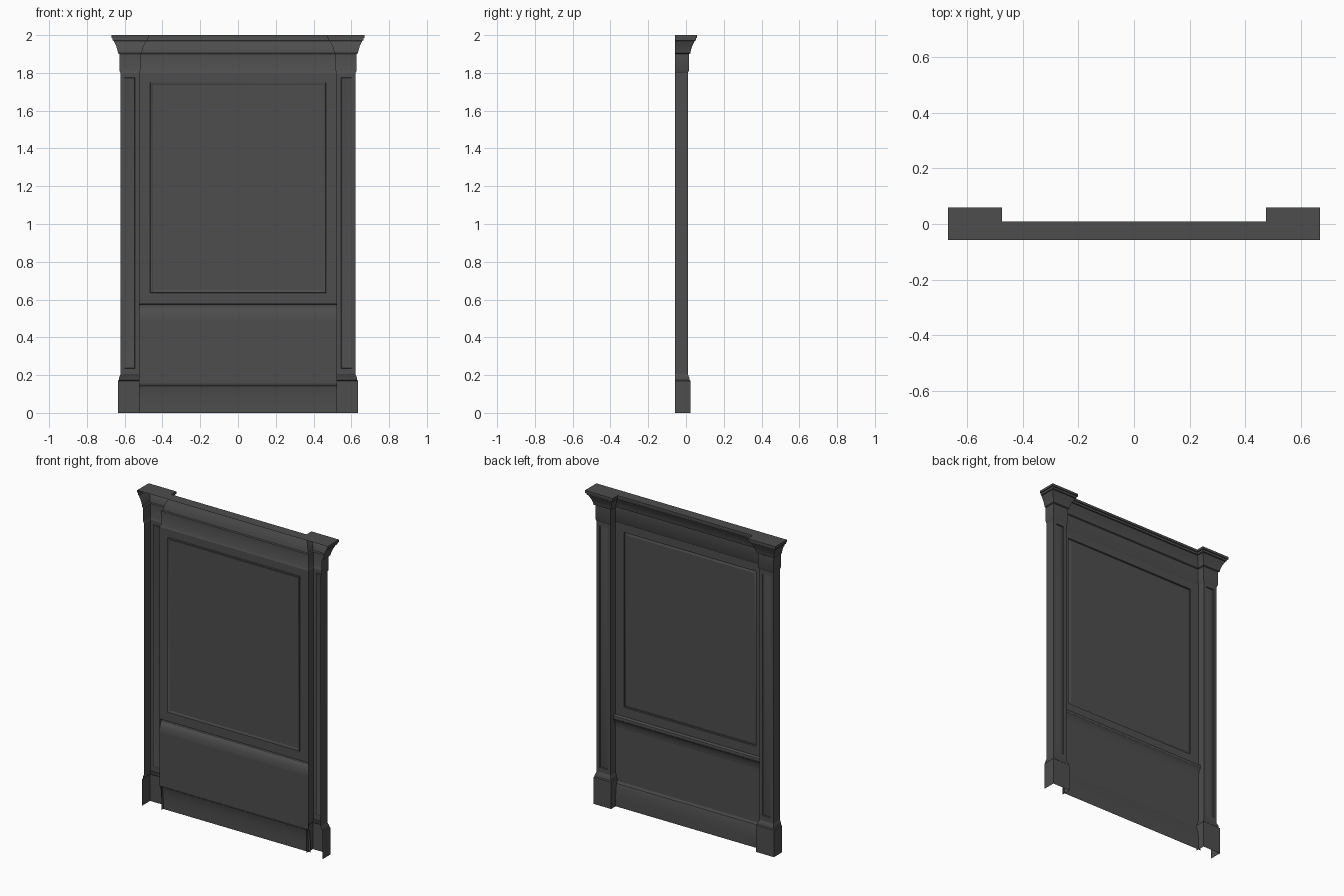
import bpy
from mathutils import Vector

if "Cube" in bpy.data.objects:
    bpy.data.objects.remove(bpy.data.objects["Cube"])

BACK, WALL, FACE = -0.057, -0.04, 0.01   # y of open back, middle wall, pilaster face
XO, XI, TOP = 0.622, 0.525, 2.0          # pilaster outer and inner x, total height

# Dark painted wood
dark = bpy.data.materials.new("dark_wood")
dark.diffuse_color = (0.075, 0.075, 0.075, 1)
dark.use_nodes = True
dark.node_tree.nodes["Principled BSDF"].inputs["Base Color"].default_value = dark.diffuse_color


def make(name, verts, faces):
    me = bpy.data.meshes.new(name)
    me.from_pydata(verts, [], faces)
    me.materials.append(dark)
    ob = bpy.data.objects.new(name, me)
    bpy.context.collection.objects.link(ob)
    bpy.ops.object.select_all(action='DESELECT')
    ob.select_set(True)
    bpy.context.view_layer.objects.active = ob
    bpy.ops.object.shade_smooth_by_angle(angle=0.5)
    return ob


def offset_path(path, d):
    """Offset an open 2D path to its left with mitred corners."""
    pts = [Vector(p) for p in path]
    norms = []
    for a, b in zip(pts, pts[1:]):
        t = (b - a).normalized()
        norms.append(Vector((-t.y, t.x)))
    out = []
    for i, p in enumerate(pts):
        n0, n1 = norms[max(i - 1, 0)], norms[min(i, len(norms) - 1)]
        out.append(p + (n0 + n1) * d / (1 + n0.dot(n1)))
    return out


def sweep(name, path, profile):
    """Sweep an (offset, z) profile along a path as an open sheet."""
    n, verts, faces = len(path), [], []
    for off, z in profile:
        verts += [(p.x, p.y, z) for p in offset_path(path, off)]
    for j in range(len(profile) - 1):
        for i in range(n - 1):
            a = j * n + i
            faces.append((a, a + n, a + n + 1, a + 1))
    return make(name, verts, faces)


def panel(name, outer, inner, y, steps):
    """Face with a moulded panel; steps are (inset, depth) from the inner rectangle."""
    verts, faces = [], []
    rings = [(outer, 0, 0)] + [(inner, s, d) for s, d in steps]
    for (x0, x1, z0, z1), s, d in rings:
        x0, x1, z0, z1 = x0 + s, x1 - s, z0 + s, z1 - s
        verts += [(x0, y + d, z0), (x0, y + d, z1), (x1, y + d, z1), (x1, y + d, z0)]
    for r in range(len(rings) - 1):
        a = r * 4
        for i in range(4):
            k = (i + 1) % 4
            faces.append((a + i, a + k, a + 4 + k, a + 4 + i))
    a = len(verts) - 4
    faces.append((a, a + 1, a + 2, a + 3))
    return make(name, verts, faces)


def mirrored(path):
    return [(-x, y) for x, y in reversed(path)]


left = [(-XO, BACK), (-XO, FACE), (-XI, FACE), (-XI, WALL)]
outline = left + mirrored(left)
middle = [(-XI, WALL), (XI, WALL)]

# Frieze and crown moulding, breaking forward around both pilasters
sweep("frieze", outline, [(0, 1.80), (0.006, 1.812), (0.006, 1.90), (0.013, 1.904)])
crown = [(0.013, 1.904), (0.016, 1.92), (0.022, 1.94), (0.031, 1.958), (0.036, 1.97),
         (0.042, 1.972), (0.043, 1.985), (0.049, 1.985), (0.049, TOP)]
sweep("crown_moulding", outline, crown)

# Flat top of the crown
rim = offset_path(outline, 0.049)
make("crown_top", [(p.x, p.y, TOP) for p in rim], [tuple(reversed(range(len(rim))))])

# Pilasters: plinth, two sides and panelled face
plinth = [(0.014, 0), (0.014, 0.17), (0.009, 0.175), (0.008, 0.185), (0.004, 0.195), (0, 0.205)]
for side, path in (("left", left), ("right", mirrored(left))):
    sweep(side + "_plinth", path, plinth)
    sweep(side + "_pilaster_side_a", path[:2], [(0, 0.205), (0, 1.80)])
    sweep(side + "_pilaster_side_b", path[2:], [(0, 0.205), (0, 1.80)])
    x0, x1 = path[1][0], path[2][0]
    panel(side + "_pilaster_face", (x0, x1, 0.205, 1.80),
          (x0 + 0.02, x1 - 0.02, 0.235, 1.775), FACE,
          [(0, 0), (0.002, -0.006), (0.008, -0.004)])

# Skirting board
sweep("skirting", middle, [(0.018, 0), (0.018, 0.06), (0.016, 0.10), (0.011, 0.13),
                           (0.008, 0.142), (0.004, 0.145), (0, 0.155)])

# Flat lower wall
sweep("lower_wall", middle, [(0, 0.155), (0, 0.495)])

# Chair rail
sweep("chair_rail", middle, [(0, 0.495), (0.002, 0.515), (0.007, 0.535), (0.015, 0.55),
                             (0.02, 0.555), (0.022, 0.565), (0.02, 0.573), (0, 0.577)])

# Upper wall with the large moulded panel
panel("upper_wall_panel", (-XI, XI, 0.577, 1.80), (-0.465, 0.465, 0.635, 1.75), WALL,
      [(0, 0), (0.002, -0.008), (0.008, -0.006), (0.015, -0.002)])
